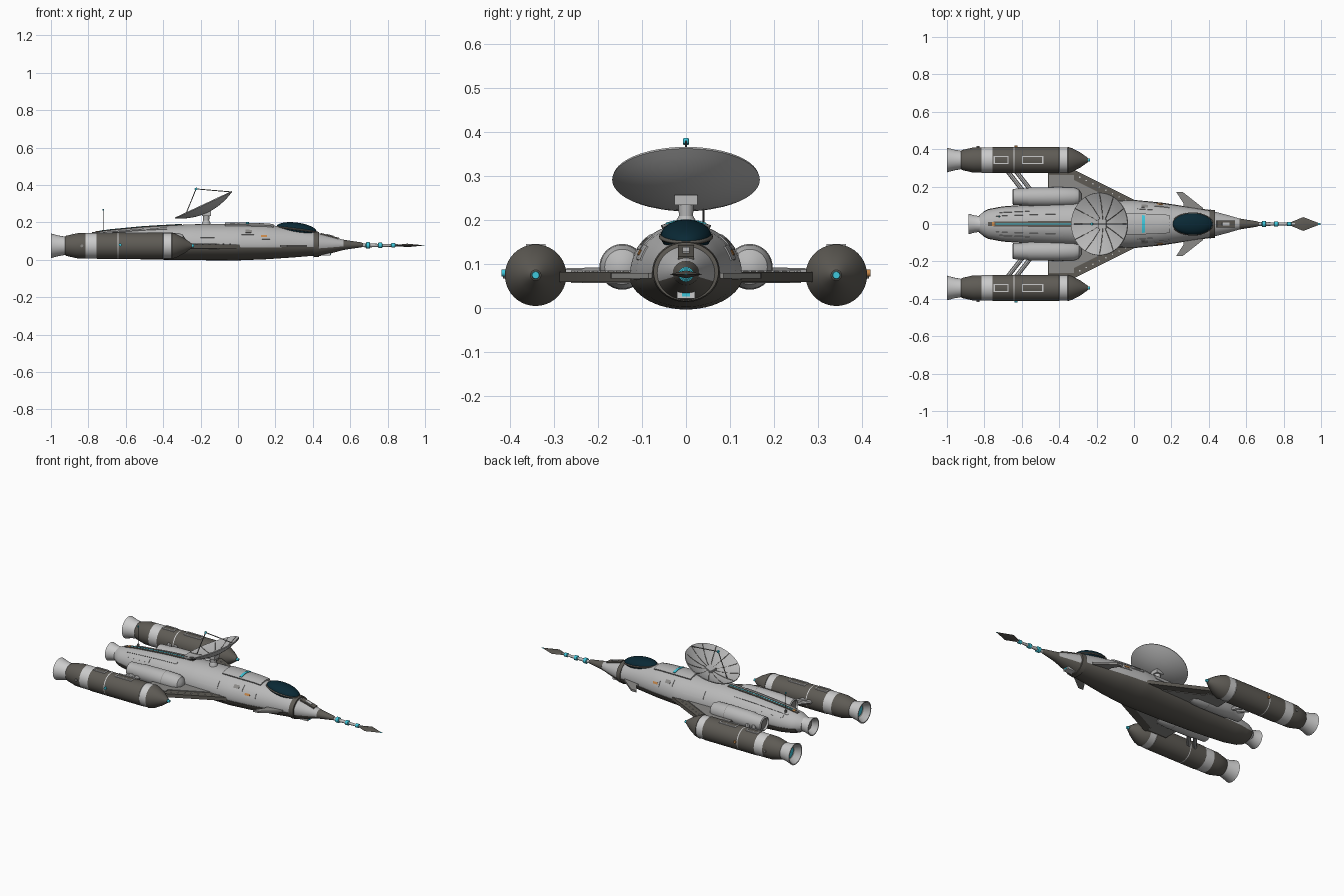
import bpy, bmesh
from math import sin, cos, pi
from mathutils import Vector, Matrix

cube = bpy.data.objects.get("Cube")
if cube:
    bpy.data.objects.remove(cube)


def material(name, *rgb):
    m = bpy.data.materials.new(name)
    m.use_nodes = True
    m.diffuse_color = (*rgb, 1)
    m.node_tree.nodes["Principled BSDF"].inputs["Base Color"].default_value = (*rgb, 1)
    return m


LIGHT = material("light_grey", .48, .48, .48)
PALE = material("pale_grey", .6, .6, .6)
MID = material("mid_grey", .26, .255, .245)
DARK = material("dark_olive_grey", .112, .104, .09)
BLACK = material("charcoal", .04, .04, .038)
GLASS = material("canopy_blue", .003, .022, .036)
CYAN = material("cyan", .05, .58, .72)
ORANGE = material("orange", .58, .25, .07)
made = []


def loft(name, rings, pick, matrix=None):
    """Skin closed rings of equal size; pick(i, j) gives the material."""
    bm = bmesh.new()
    used = []

    def paint(face, m):
        if m not in used:
            used.append(m)
        face.material_index = used.index(m)

    rows = [[bm.verts.new(p) for p in ring] for ring in rings]
    n = len(rows[0])
    for i in range(len(rows) - 1):
        for j in range(n):
            k = (j + 1) % n
            paint(bm.faces.new((rows[i][j], rows[i][k], rows[i + 1][k], rows[i + 1][j])), pick(i, j))
    paint(bm.faces.new(rows[0][::-1]), pick(0, 0))
    paint(bm.faces.new(rows[-1]), pick(len(rows) - 2, 0))
    bmesh.ops.remove_doubles(bm, verts=bm.verts, dist=1e-5)
    bmesh.ops.recalc_face_normals(bm, faces=bm.faces)
    mesh = bpy.data.meshes.new(name)
    bm.to_mesh(mesh)
    bm.free()
    for m in used:
        mesh.materials.append(m)
    ob = bpy.data.objects.new(name, mesh)
    bpy.context.scene.collection.objects.link(ob)
    if matrix:
        ob.matrix_world = matrix
    made.append(ob)
    return ob


def lathe(name, profile, at=(0, 0, 0), n=40, flat=1, matrix=None, under=None):
    """Turn (x, radius, material of next segment) round x; under recolours the underside."""
    rings = [[Vector((p[0], p[1] * cos(2 * pi * j / n), flat * p[1] * sin(2 * pi * j / n)))
              for j in range(n)] for p in profile]

    def pick(i, j):
        return under if under and sin(2 * pi * (j + .5) / n) < -.3 else profile[i][2]
    return loft(name, rings, pick, matrix or Matrix.Translation(at))


def tube(name, a, b, r, m, n=8):
    a, b = Vector(a), Vector(b)
    turn = Vector((1, 0, 0)).rotation_difference(b - a).to_matrix().to_4x4()
    return lathe(name, [(0, r, m), ((b - a).length, r, m)], n=n, matrix=Matrix.Translation(a) @ turn)


def prism(name, pts, z0, z1, m):
    return loft(name, [[(x, y, z) for x, y in pts] for z in (z0, z1)], lambda i, j: m)


def box(name, x0, x1, y0, y1, z0, z1, m):
    return prism(name, [(x0, y0), (x1, y0), (x1, y1), (x0, y1)], z0, z1, m)


# Fuselage: stations of x, half width, top, bottom
STATIONS = [(-.83, .045, .125, .05), (-.79, .075, .142, .03), (-.7, .092, .157, .016),
            (-.5, .106, .176, .006), (-.25, .121, .19, .002), (0, .127, .192, .001),
            (.15, .112, .188, .007), (.3, .088, .17, .017), (.42, .07, .148, .027)]
MIDLINE = .08


def hull(x, a, lift=0):
    for s, t in zip(STATIONS, STATIONS[1:]):
        if x <= t[0]:
            break
    f = (x - s[0]) / (t[0] - s[0])
    w, top, low = (s[k] + f * (t[k] - s[k]) for k in (1, 2, 3))
    h = top - MIDLINE if sin(a) > 0 else MIDLINE - low
    return Vector((x, (w + lift) * cos(a), MIDLINE + (h + lift) * sin(a)))


N = 48
xs = [-.83 + 1.25 * i / 50 for i in range(51)]
loft("fuselage", [[hull(x, 2 * pi * j / N) for j in range(N)] for x in xs], lambda i, j: LIGHT)
# Belly shell, slightly proud of the fuselage
edge = .18
loft("belly_shell", [[hull(x, -edge - (pi - 2 * edge) * j / 24, .004) for j in range(25)]
                     for x in xs[1:]], lambda i, j: DARK)


def patch(name, x0, x1, a0, a1, m, lift=.003):
    """Thin plate that follows the fuselage skin."""
    steps = 5
    angles = [a0 + (a1 - a0) * k / steps for k in range(steps + 1)]
    rings = []
    for i in range(9):
        x = x0 + (x1 - x0) * i / 8
        rings.append([hull(x, a, lift) for a in angles] + [hull(x, a, -.004) for a in angles[::-1]])
    return loft(name, rings, lambda i, j: m)


TOP = pi / 2
patch("dorsal_strip", -.78, -.3, TOP - .14, TOP + .14, DARK, .004)
patch("dorsal_light_line", -.74, -.3, TOP - .025, TOP + .025, CYAN, .005)
patch("dorsal_marker", -.76, -.745, TOP - .13, TOP + .13, ORANGE, .006)
patch("deck_plate", -.07, .19, TOP - .44, TOP + .44, LIGHT, .008)
patch("deck_stripe", .043, .058, TOP - .36, TOP + .36, CYAN, .011)

for side, s in (("left", 1), ("right", -1)):
    def arc(a0, a1):
        return (a0, a1) if s > 0 else (pi - a1, pi - a0)

    # Raised skin panels and markers
    for x0, x1, a0, a1 in ((.02, .1, .5, .88), (.11, .19, .28, .62), (-.2, -.06, .35, .75),
                           (-.74, -.38, .95, 1.08), (-.72, -.56, .6, .85)):
        patch(side + "_skin_panel", x0, x1, *arc(a0, a1), LIGHT)
    patch(side + "_marker", .122, .155, *arc(.38, .49), ORANGE, .005)
    patch(side + "_small_hatch", .04, .075, *arc(.6, .78), MID, .0045)

    # Outer engines
    lathe(side + "_outer_engine", [
        (-.96, 0, CYAN), (-.96, .036, MID), (-.965, .042, LIGHT), (-1, .06, PALE), (-1, .066, PALE),
        (-.96, .055, PALE), (-.925, .049, DARK), (-.918, .054, DARK), (-.86, .067, DARK),
        (-.815, .068, PALE), (-.757, .068, DARK), (-.754, .07, DARK), (-.645, .07, PALE),
        (-.639, .07, DARK), (-.4, .07, PALE), (-.399, .068, PALE), (-.355, .068, DARK),
        (-.354, .07, DARK), (-.33, .063, DARK), (-.285, .039, DARK), (-.247, .012, DARK),
        (-.246, .009, CYAN), (-.235, .008, CYAN), (-.235, 0, CYAN)], (0, s * .342, .075))
    for x0, x1 in ((-.75, -.67), (-.6, -.485)):
        y0, y1, e = s * .342 - .022, s * .342 + .022, .006
        for q in ((x0, x1, y0, y0 + e), (x0, x1, y1 - e, y1), (x0, x0 + e, y0, y1), (x1 - e, x1, y0, y1)):
            box(side + "_engine_panel", *q, .138, .1465, PALE)
    lamp = ORANGE if s > 0 else CYAN
    tube(side + "_running_light", (-.63, s * .405, .08), (-.63, s * .42, .08), .008, lamp, 12)
    tube(side + "_engine_clamp", (-.835, s * .405, .075), (-.835, s * .416, .075), .008, MID, 12)

    # Inner engine pods
    lathe(side + "_inner_pod", [
        (-.64, 0, MID), (-.64, .03, LIGHT), (-.65, .036, LIGHT), (-.645, .043, LIGHT),
        (-.57, .046, LIGHT), (-.56, .05, LIGHT), (-.4, .052, MID),
        (-.397, .052, LIGHT), (-.32, .05, LIGHT), (-.295, .04, LIGHT), (-.282, .02, LIGHT),
        (-.28, 0, LIGHT)], (0, s * .145, .094))

    # Wing, inner panel, rivets and struts
    prism(side + "_wing", [(-.46, s * .08), (-.46, s * .29), (-.33, s * .295), (.03, s * .115),
                           (.03, s * .08)], .06, .082, DARK)
    prism(side + "_wing_panel", [(-.455, s * .1), (-.455, s * .262), (-.32, s * .262), (-.32, s * .235),
                                 (-.08, s * .115), (-.08, s * .1)], .057, .086, MID)
    for k in range(9):
        x = -.29 + k * .035
        y = s * (.255 - (x + .3) * .5)
        tube(side + "_wing_rivet", (x, y, .08), (x, y, .086), .004, PALE)
    for d in (0, .045):
        tube(side + "_engine_strut", (-.69 + d, s * .3, .078), (-.58 + d, s * .16, .082), .012, LIGHT)

    # Front fins
    prism(side + "_front_fin", [(.225, s * .172), (.262, s * .17), (.37, s * .085), (.36, s * .06),
                                (.26, s * .06), (.265, s * .11)], .068, .08, MID)

# Central rocket nozzle
lathe("centre_nozzle", [(-.85, 0, MID), (-.85, .032, LIGHT), (-.885, .05, PALE), (-.885, .055, PALE),
                        (-.85, .045, PALE), (-.815, .042, PALE), (-.8, .045, PALE)], (0, 0, .085))

# Nose collar, nose, probe and arrow tip
lathe("nose_collar", [(.405, .06, DARK), (.405, .077, DARK), (.432, .074, DARK), (.434, .06, DARK)],
      (0, 0, .083), flat=.9)
lathe("nose_cone", [(.42, .069, LIGHT), (.5, .048, LIGHT), (.565, .029, LIGHT)], (0, 0, .08),
      flat=.93, under=DARK)
lathe("nose_tip", [(.565, .03, DARK), (.572, .028, DARK), (.66, .014, DARK), (.668, .01, DARK)],
      (0, 0, .08), flat=.93)
probe = [(.66, .009, LIGHT)]
for x, r in ((.695, .017), (.76, .0145), (.83, .012)):
    probe += [(x - .012, r * .6, CYAN), (x - .009, r, CYAN), (x + .009, r, CYAN), (x + .012, r * .6, LIGHT)]
lathe("nose_probe", probe + [(.86, .006, MID)], (0, 0, .077), n=16)
lathe("probe_arrowhead", [(.83, .006, DARK), (.905, .037, DARK), (.985, .006, CYAN), (1, .003, CYAN)],
      (0, 0, .077), n=4, flat=.25)
nose_slope = Matrix.Translation((.49, 0, .127)) @ Matrix.Rotation(.26, 4, "Y")
for label, w, d, h, m in (("nose_hatch", .05, .018, .004, DARK), ("nose_hatch_cover", .02, .008, .007, PALE)):
    box(label, -w, w, -d, d, -.012, h, m).matrix_world = nose_slope
box("chin_sensor", .42, .495, -.02, .02, .022, .038, PALE)
box("chin_sensor_lens", .49, .498, -.009, .009, .026, .034, CYAN)

# Canopy
for label, size, z, m in (("canopy_frame", (.112, .062, .014), .163, DARK),
                          ("canopy_glass", (.108, .058, .035), .164, GLASS)):
    bpy.ops.mesh.primitive_uv_sphere_add(segments=32, ring_count=16)
    ob = bpy.context.object
    ob.name = label
    ob.data.materials.append(m)
    ob.matrix_world = (Matrix.Translation((.313, 0, z)) @ Matrix.Rotation(.13, 4, "Y")
                       @ Matrix.Diagonal((*size, 1)))
    made.append(ob)

# Dish on its pedestal
R = .168
lathe_up = Matrix.Translation((-.17, 0, .18)) @ Matrix.Rotation(-pi / 2, 4, "Y")
lathe("dish_pedestal", [(0, .026, LIGHT), (.02, .022, LIGHT), (.03, .016, LIGHT), (.06, .018, LIGHT)],
      n=24, matrix=lathe_up)
box("dish_mount", -.192, -.145, -.026, .026, .235, .258, LIGHT)
axis = Vector((-.423, 0, .906)).normalized()
dish = Matrix.Translation((-.166, 0, .254)) @ Vector((1, 0, 0)).rotation_difference(axis).to_matrix().to_4x4()
steps = [k / 8 for k in range(9)]
lathe("dish_bowl", [(.045 * f * f - .003, R * f, LIGHT) for f in steps]
      + [(.045 * f * f + .002, R * f * .99, LIGHT) for f in steps[::-1]], n=48, matrix=dish)


def on_dish(f, a):
    return dish @ Vector((.045 * f * f + .002, R * f * cos(a), R * f * sin(a)))


for k in range(12):
    for f in range(3):
        a = k * pi / 6
        tube("dish_rib", on_dish(f / 3, a), on_dish((f + 1) / 3 * .99, a), .0014, DARK, 4)
focus = dish @ Vector((.138, 0, 0))
for f, a in ((.97, -pi / 2), (.72, pi / 2)):
    tube("feed_strut", on_dish(f, a), focus, .0028, MID, 6)
tube("feed_tip", focus - axis * .006, focus + axis * .006, .007, CYAN, 12)
box("dish_hub", -.023, .023, -.023, .023, 0, .008, LIGHT).matrix_world = dish @ Matrix.Rotation(pi / 2, 4, "Y")

# Whip antenna
tube("antenna_base", (-.72, .04, .13), (-.72, .04, .16), .006, MID)
tube("antenna", (-.72, .04, .15), (-.72, .04, .268), .0025, BLACK, 6)
tube("antenna_tip", (-.72, .04, .264), (-.72, .04, .273), .004, CYAN)

# Shading
bpy.ops.object.select_all(action="DESELECT")
for ob in made:
    ob.select_set(True)
bpy.context.view_layer.objects.active = made[0]
bpy.ops.object.shade_smooth_by_angle()
